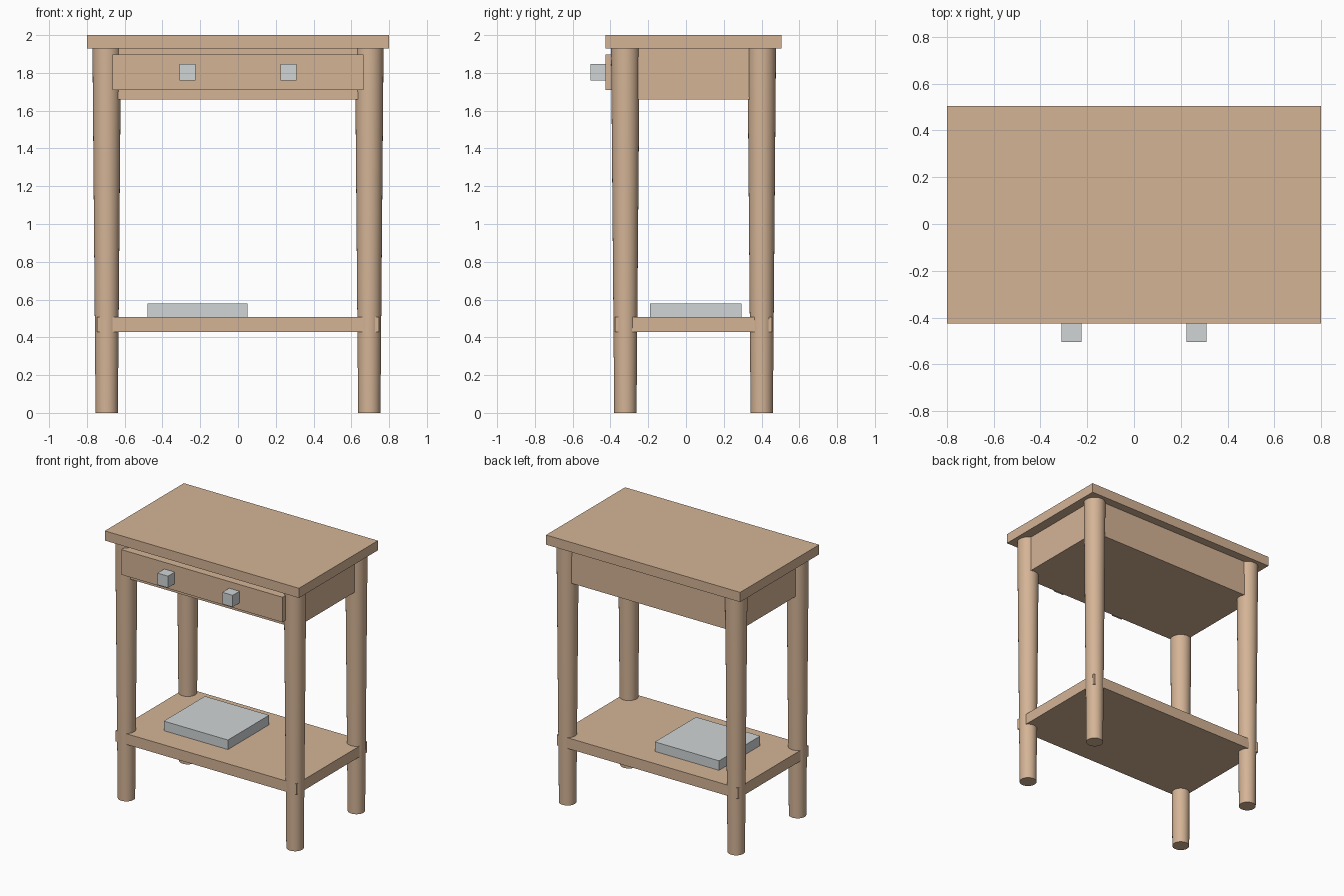
import bpy
import math

if "Cube" in bpy.data.objects:
    bpy.data.objects.remove(bpy.data.objects["Cube"])


def material(name, colour):
    m = bpy.data.materials.new(name)
    m.diffuse_color = (*colour, 1)
    m.use_nodes = True
    m.node_tree.nodes["Principled BSDF"].inputs["Base Color"].default_value = m.diffuse_color
    return m


wood = material("light wood", (0.66, 0.456, 0.305))
metal = material("pale grey", (0.63, 0.665, 0.672))


def box(name, x, y, z, mat):
    """Box from (min, max) ranges along each axis."""
    mid = [(a + b) / 2 for a, b in (x, y, z)]
    bpy.ops.mesh.primitive_cube_add(size=1, location=mid)
    o = bpy.context.object
    o.name = name
    o.scale = [b - a for a, b in (x, y, z)]
    bpy.ops.object.transform_apply(location=False, rotation=False, scale=True)
    o.data.materials.append(mat)
    return o


# Table top, apron and drawer front
box("table_top", (-0.80, 0.80), (-0.425, 0.505), (1.928, 2.0), wood)
box("apron", (-0.726, 0.726), (-0.362, 0.442), (1.66, 1.928), wood)
box("drawer_front", (-0.664, 0.664), (-0.425, -0.362), (1.71, 1.897), wood)

# Lower shelf, its corners poking through the legs, and the box lying on it
box("shelf", (-0.746, 0.746), (-0.376, 0.455), (0.428, 0.508), wood)
box("flat_box", (-0.479, 0.05), (-0.19, 0.295), (0.508, 0.579), metal)

for sx, side in ((-1, "left"), (1, "right")):
    # Drawer knobs
    kx = sx * 0.267
    box("knob_" + side, (kx - 0.043, kx + 0.043), (-0.505, -0.425),
        (1.76, 1.847), metal)
    # Tapered round legs
    for y, end in ((-0.321, "front"), (0.401, "back")):
        bpy.ops.mesh.primitive_cone_add(
            vertices=32, radius1=0.059, radius2=0.0755, depth=1.928,
            location=(sx * 0.695, y, 0.964))
        leg = bpy.context.object
        leg.name = f"{end}_{side}_leg"
        leg.data.materials.append(wood)
        bpy.ops.object.shade_smooth_by_angle(angle=math.radians(30))
